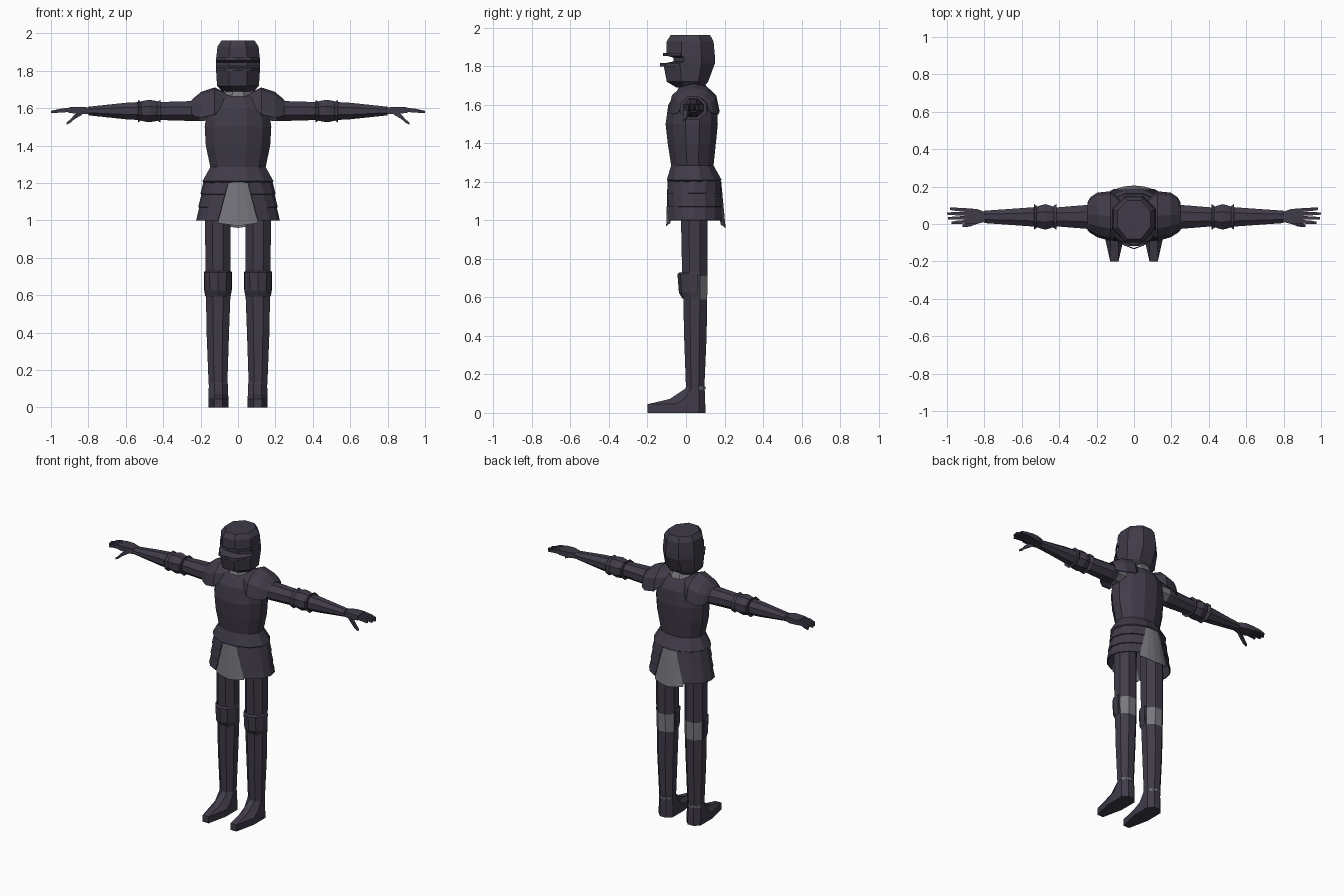
import bpy, bmesh, math
from math import sin, cos, radians, degrees, asin, pi

if "Cube" in bpy.data.objects:
    bpy.data.objects.remove(bpy.data.objects["Cube"])


def material(name, rgb):
    m = bpy.data.materials.new(name)
    m.diffuse_color = (*rgb, 1)
    m.use_nodes = True
    m.node_tree.nodes["Principled BSDF"].inputs["Base Color"].default_value = m.diffuse_color
    return m


PLATE = material("dark plate", (0.052, 0.044, 0.066))
MAIL = material("grey mail", (0.19, 0.185, 0.21))


def closed_section(n, ru, vf, vb, cu=0, cv=0):
    """Flat-fronted polygon; vf and vb are its front and back limits."""
    k, pts = 1 / cos(pi / n), []
    for i in range(n):
        a = 2 * pi * (i + 0.5) / n
        c = cos(a)
        pts.append((cu + ru * k * sin(a), cv - c * k * ((cv - vf) if c > 0 else (vb - cv))))
    return pts


def arc_section(n, a0, a1, ru, vf, vb, cu=0, cv=0):
    """Open arc, angles in degrees counted from the front."""
    pts = []
    for i in range(n + 1):
        a = radians(a0 + (a1 - a0) * i / n)
        c = cos(a)
        pts.append((cu + ru * sin(a), cv - c * ((cv - vf) if c > 0 else (vb - cv))))
    return pts


def loft(name, rings, closed=True, mat=PLATE, mirror=False, thick=0.006, mail_rule=None):
    """Skin a list of 3D rings; open arcs become thin plates."""
    bm = bmesh.new()
    rows = [[bm.verts.new(p) for p in r] for r in rings]
    n = len(rows[0])
    for a, b in zip(rows, rows[1:]):
        for i in range(n if closed else n - 1):
            j = (i + 1) % n
            bm.faces.new((a[i], a[j], b[j], b[i]))
    if closed:
        bm.faces.new(rows[0][::-1])
        bm.faces.new(rows[-1])
    bmesh.ops.recalc_face_normals(bm, faces=bm.faces)
    if mail_rule:
        for f in bm.faces:
            f.material_index = int(mail_rule(f.calc_center_median(), f.normal))
    me = bpy.data.meshes.new(name)
    bm.to_mesh(me)
    bm.free()
    me.materials.append(mat)
    if mail_rule:
        me.materials.append(MAIL)
    ob = bpy.data.objects.new(name, me)
    bpy.context.collection.objects.link(ob)
    if not closed:
        s = ob.modifiers.new("thickness", "SOLIDIFY")
        s.thickness, s.offset = thick, 0
    if mirror:
        ob.modifiers.new("mirror", "MIRROR")
    return ob


def at_z(z, pts):
    return [(u, v, z) for u, v in pts]


def at_x(x, pts):
    return [(x, u, v) for u, v in pts]


# Helmet with visor slot: z, half width, front, back
helmet = [(1.69, .085, -.05, .09), (1.72, .112, -.10, .115), (1.815, .118, -.118, .15),
          (1.825, .118, -.065, .15), (1.845, .118, -.065, .15), (1.855, .117, -.10, .15),
          (1.93, .110, -.10, .143), (1.962, .088, -.08, .125)]
loft("helmet", [at_z(z, closed_section(8, w, f, b, 0, .03)) for z, w, f, b in helmet])
# Raised visor brow and jaw edge
for nm, z, f in (("visor_brow", 1.862, -.108), ("visor_lip", 1.808, -.124)):
    loft(nm, [at_z(z + d, arc_section(4, -67.5, 67.5, .125, f - .008, .15, 0, .03))
              for d in (-.008, .008)], closed=False)

# Mail collar
loft("mail_collar", [at_z(z, closed_section(8, w, .03 - w, .04 + w, 0, .035))
                     for z, w in ((1.62, .085), (1.675, .075), (1.71, .06))], mat=MAIL)

# Breastplate and backplate, flared at the waist
torso = [(1.195, .172, -.085, .165), (1.21, .19, -.10, .185), (1.285, .148, -.077, .143),
         (1.40, .172, -.095, .155), (1.50, .178, -.106, .165), (1.60, .165, -.092, .16),
         (1.655, .125, -.06, .13), (1.675, .075, -.03, .10)]
loft("cuirass", [at_z(z, closed_section(12, w, f, b, 0, .035)) for z, w, f, b in torso])


# Skirt: overlapping bands split at front and back
def skirt_size(z):
    t = (1.21 - z) / .21
    return .184 + .034 * t, -.098 - .006 * t, .183 + .02 * t, .05 + .055 * t


for k in range(3):
    rings = []
    for z, grow in ((1.21 - .07 * k, -.003), (1.14 - .07 * k, .003)):
        w, f, b, gap = skirt_size(z)
        a = degrees(asin(gap / w))
        rings.append(at_z(z, arc_section(6, a, 180 - a, w + grow, f - grow, b + grow, 0, .04)))
    loft("skirt_band_%d" % (k + 1), rings, closed=False, mirror=True)

# Mail panels showing through the skirt openings
for nm, turn, low in (("mail_front", 0, .97), ("mail_back", 180, .96)):
    rings = []
    for z in (1.205, 1.10, 1.0, low):
        w, f, b, gap = skirt_size(z)
        a = degrees(asin(gap / w)) + (2 if z > .99 else -2)
        rings.append(at_z(z, arc_section(4, turn - a, turn + a, w - .008, f + .004, b - .003, 0, .04)))
    rings[-1] = [(x, y, z + abs(x) * .15) for x, y, z in rings[-1]]
    loft(nm, rings, closed=False, mat=MAIL, thick=.004)

# Legs, with mail behind the knee: z, centre x, half width, front, back
legs = [(.125, .107, .050, .0, .095), (.40, .108, .060, -.01, .107), (.59, .106, .065, -.014, .11),
        (.71, .107, .067, -.02, .112), (1.0, .108, .068, -.026, .112), (1.19, .10, .066, -.03, .11)]
loft("leg", [at_z(z, closed_section(8, w, f, b, c, .045)) for z, c, w, f, b in legs], mirror=True,
     mail_rule=lambda c, n: .59 < c.z < .71 and n.y > .3)

# Knee cups
knee = [(.595, .067, -.016), (.625, .073, -.034), (.72, .075, -.042), (.728, .070, -.03)]
loft("knee_cup", [at_z(z, arc_section(6, -105, 105, w, f, .11, .107, .045))
                  for z, w, f in knee], closed=False, mirror=True)

# Mail strip at the heel, then the armoured shoes
loft("ankle_mail", [at_z(z, arc_section(4, 110, 250, .052, 0, .099, .107, .045))
                    for z in (.122, .136)], closed=False, mat=MAIL, mirror=True)
shoe = [(0, .054, -.20, .10), (.045, .054, -.20, .10), (.072, .052, -.085, .099),
        (.125, .051, -.005, .097), (.14, .048, .003, .094)]
loft("shoe", [at_z(z, closed_section(8, w, f, b, .105, .045)) for z, w, f, b in shoe], mirror=True)

# Shoulder plates: x, front, back, lower edge, top
shoulder = [(.065, -.045, .12, 1.625, 1.68), (.125, -.088, .172, 1.565, 1.708),
            (.195, -.068, .165, 1.55, 1.685), (.232, -.045, .14, 1.555, 1.655),
            (.246, -.032, .115, 1.57, 1.642)]
rings = []
for x, f, b, lo, hi in shoulder:
    m = (f + b) / 2
    rings.append([(x, m - (b - f) / 2 * cos(pi * i / 6), lo + (hi - lo) * sin(pi * i / 6) ** .8 if 0 < i < 6 else lo)
                  for i in range(7)])
loft("shoulder_plate", rings, closed=False, mirror=True)

# Arms: x, half depth, half height; mail under the shoulder
arm = [(.13, .062, .05), (.205, .064, .053), (.25, .064, .053), (.42, .05, .048), (.53, .052, .048),
       (.60, .047, .044), (.80, .033, .023)]
loft("arm", [at_x(x, closed_section(8, d, 1.585 - h, 1.585 + h, .038, 1.585)) for x, d, h in arm],
     mirror=True, mail_rule=lambda c, n: c.x < .205)
elbow = [(.425, .052, .05), (.445, .06, .055), (.475, .068, .06), (.505, .06, .055), (.525, .052, .05)]
loft("elbow_cup", [at_x(x, closed_section(8, d, 1.585 - h, 1.585 + h, .038, 1.585))
                   for x, d, h in elbow], mirror=True)
# Flared rims beside the elbow
for nm, x0, x1 in (("upper_elbow_rim", .438, .415), ("lower_elbow_rim", .512, .535)):
    loft(nm, [at_x(x, closed_section(8, d, 1.584 - d * .88, 1.584 + d * .88, .038, 1.584))
              for x, d in ((x0, .052), (x1, .069))], mirror=True)


# Gauntlets
def bar(name, stations):
    """Tapered four-sided bar through (x, y, z, half depth, half height)."""
    loft(name, [at_x(x, [(y - d, z - h), (y + d, z - h), (y + d, z + h), (y - d, z + h)])
                for x, y, z, d, h in stations], mirror=True)


bar("palm", [(.795, .038, 1.587, .026, .017), (.84, .04, 1.588, .04, .019), (.905, .043, 1.59, .042, .015)])
for i, tip in enumerate((.975, .995, 1.0, .985)):
    y = .012 + .021 * i
    yt = y + (i - 1.5) * .004
    bar("finger_%d" % (i + 1), [(.895, y, 1.591, .0095, .012), (.945, (y + yt) / 2, 1.588, .009, .010),
                               (tip, yt, 1.58, .006, .006)])
bar("thumb", [(.835, .015, 1.578, .012, .014), (.875, -.002, 1.553, .011, .012),
              (.895, -.006, 1.532, .010, .009), (.918, -.009, 1.517, .006, .006)])
